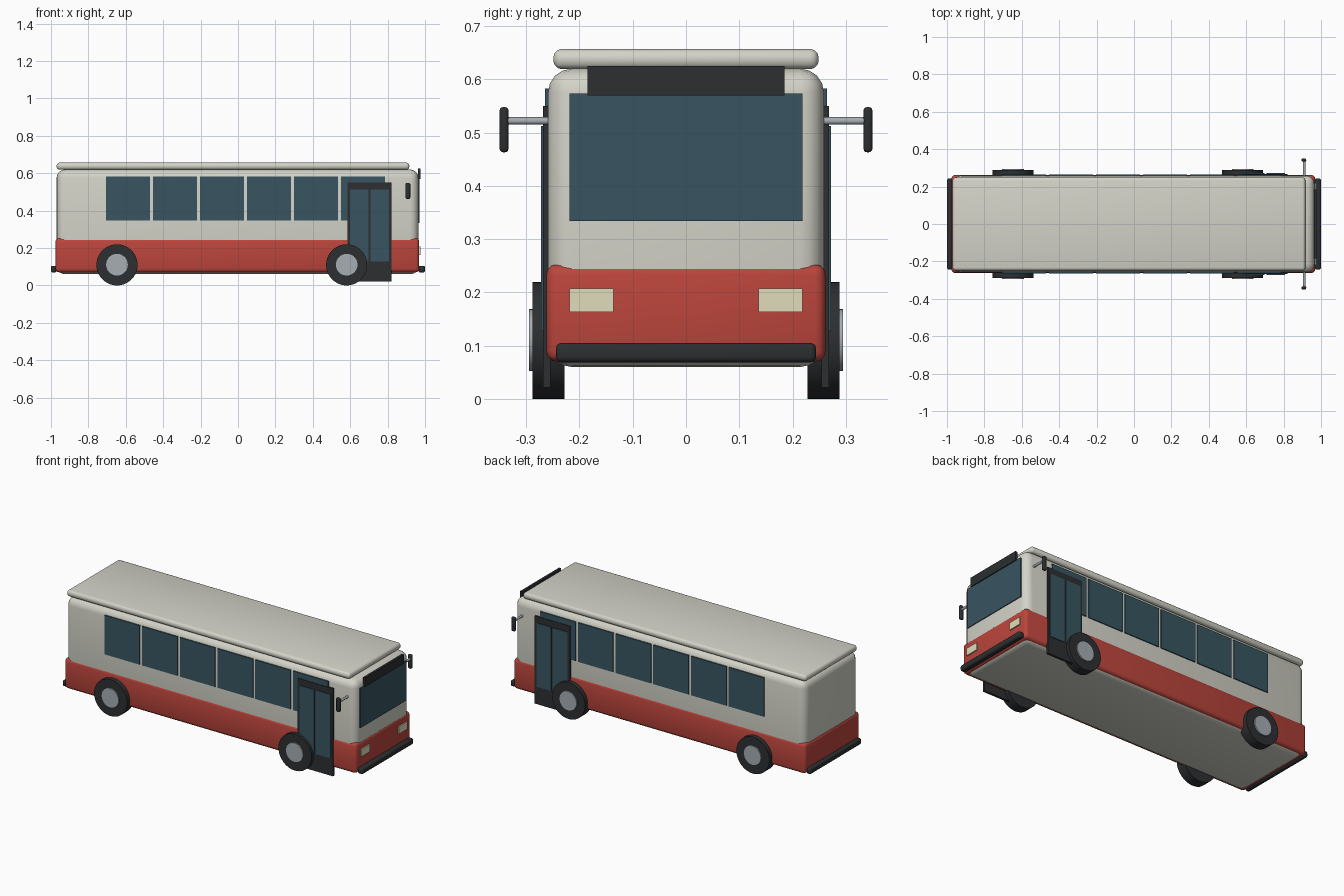
import bpy
import math

if "Cube" in bpy.data.objects:
    bpy.data.objects.remove(bpy.data.objects["Cube"])


def mat(name, r, g, b):
    m = bpy.data.materials.new(name)
    m.diffuse_color = (r, g, b, 1)
    m.use_nodes = True
    m.node_tree.nodes["Principled BSDF"].inputs["Base Color"].default_value = m.diffuse_color
    return m


CREAM = mat("cream", 0.65, 0.65, 0.58)
RED = mat("red", 0.50, 0.06, 0.045)
GLASS = mat("glass", 0.04, 0.09, 0.12)
DARK = mat("dark", 0.025, 0.028, 0.03)
METAL = mat("metal", 0.38, 0.42, 0.45)
LAMP = mat("lamp", 0.75, 0.72, 0.5)


def finish(o, name, m):
    o.name = name
    o.data.materials.append(m)
    bpy.ops.object.shade_smooth_by_angle(angle=math.radians(35))
    return o


def box(name, x, y, z, m, bevel=0.0, seg=3):
    """Box from (min, max) ranges, with optional rounded edges."""
    bpy.ops.mesh.primitive_cube_add(size=1, location=[sum(r) / 2 for r in (x, y, z)])
    o = bpy.context.object
    o.scale = [r[1] - r[0] for r in (x, y, z)]
    bpy.ops.object.transform_apply(location=False, rotation=False, scale=True)
    if bevel:
        b = o.modifiers.new("round", "BEVEL")
        b.width = bevel
        b.segments = seg
        bpy.ops.object.modifier_apply(modifier="round")
    return finish(o, name, m)


def rod(name, x, z, r, y0, y1, m, n=32):
    """Cylinder lying along y."""
    bpy.ops.mesh.primitive_cylinder_add(
        vertices=n, radius=r, depth=abs(y1 - y0),
        location=(x, (y0 + y1) / 2, z), rotation=(math.pi / 2, 0, 0))
    return finish(bpy.context.object, name, m)


def span(s, a, b):
    return tuple(sorted((s * a, s * b)))


# Shell, lower skirt and roof cap
box("body", (-0.97, 0.965), (-0.259, 0.259), (0.06, 0.62), CREAM, 0.045, 4)
box("skirt", (-0.976, 0.969), (-0.262, 0.262), (0.07, 0.253), RED, 0.02, 3)
box("roof_cap", (-0.97, 0.916), (-0.249, 0.249), (0.619, 0.657), CREAM, 0.016, 3)

# Front: windscreen, destination board
box("windscreen", (0.95, 0.97), (-0.219, 0.219), (0.334, 0.573), GLASS)
box("destination_board", (0.962, 0.976), (-0.185, 0.185), (0.57, 0.625), DARK)

# Bumpers
box("front_bumper", (0.965, 1.0), (-0.244, 0.244), (0.069, 0.105), DARK, 0.01)
box("rear_bumper", (-1.0, -0.97), (-0.244, 0.244), (0.069, 0.105), DARK, 0.01)

for s, side in ((-1, "right"), (1, "left")):
    # Side windows
    for i in range(6):
        x = -0.705 + i * 0.2513
        box(f"{side}_window_{i + 1}", (x, x + 0.235), span(s, 0.25, 0.265),
            (0.348, 0.583), GLASS)

    # Double door
    box(f"{side}_door_frame", (0.585, 0.82), span(s, 0.254, 0.268), (0.022, 0.55), DARK)
    for i, x in enumerate((0.60, 0.708)):
        box(f"{side}_door_glass_{i + 1}", (x, x + 0.098), span(s, 0.26, 0.272),
            (0.128, 0.512), GLASS)

    # Wheels
    for x, end in ((-0.647, "rear"), (0.581, "front")):
        rod(f"{end}_{side}_tyre", x, 0.11, 0.11, s * 0.228, s * 0.288, DARK, 40)
        rod(f"{end}_{side}_hub", x, 0.111, 0.058, s * 0.25, s * 0.295, METAL)

    # Mirrors
    rod(f"{side}_mirror_arm", 0.91, 0.522, 0.007, s * 0.24, s * 0.342, METAL, 16)
    box(f"{side}_mirror", (0.896, 0.921), span(s, 0.333, 0.35), (0.463, 0.548),
        DARK, 0.007)

    # Headlights
    box(f"{side}_headlight", (0.955, 0.976), span(s, 0.136, 0.219), (0.163, 0.207), LAMP)
